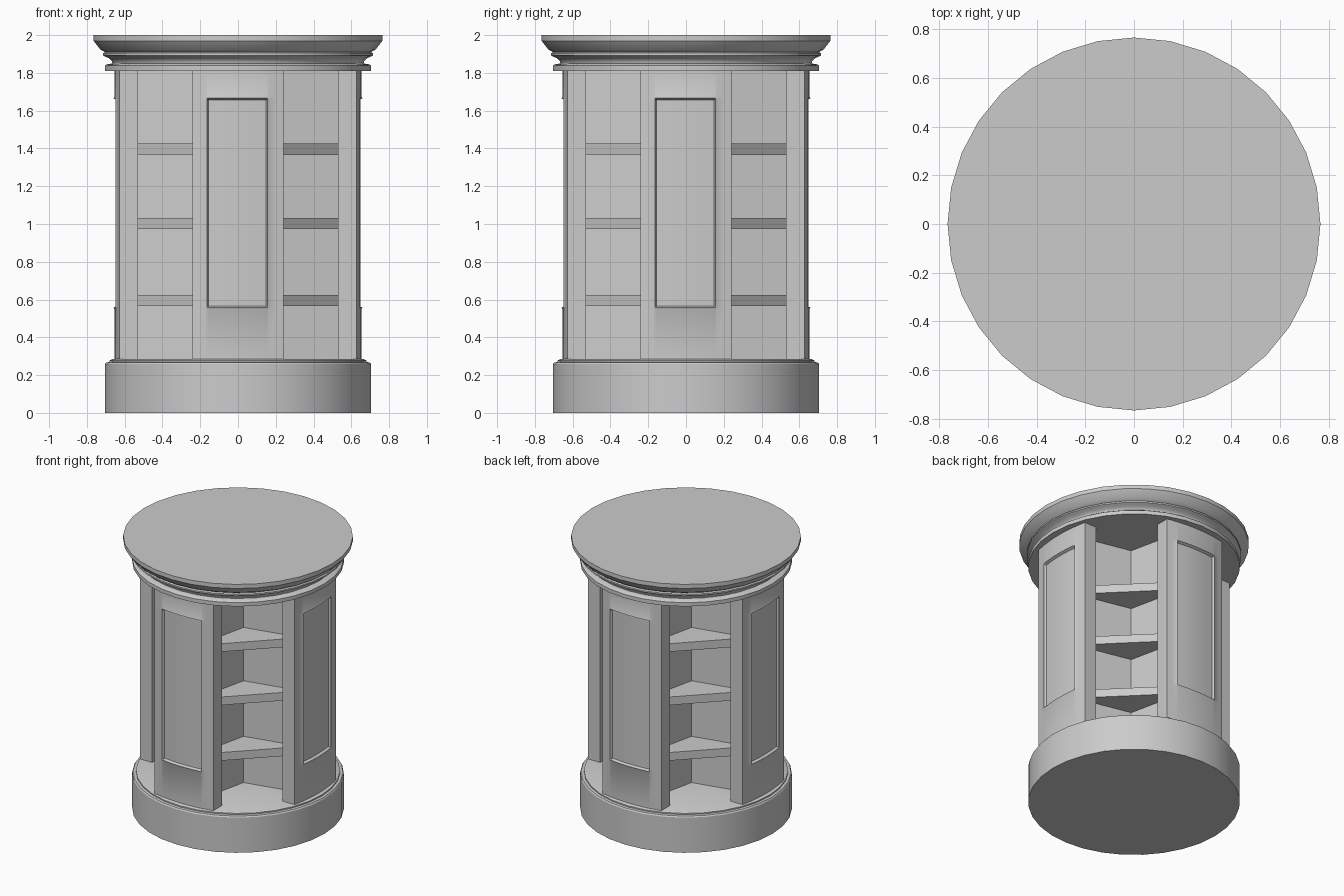
import bpy, bmesh, math
from mathutils import Matrix

if "Cube" in bpy.data.objects:
    bpy.data.objects.remove(bpy.data.objects["Cube"])

FLOOR, CEIL = 0.285, 1.81


def finish(bm, name, smooth=False):
    bmesh.ops.recalc_face_normals(bm, faces=bm.faces[:])
    me = bpy.data.meshes.new(name)
    bm.to_mesh(me)
    bm.free()
    ob = bpy.data.objects.new(name, me)
    bpy.context.collection.objects.link(ob)
    if smooth:
        bpy.ops.object.select_all(action='DESELECT')
        ob.select_set(True)
        bpy.context.view_layer.objects.active = ob
        bpy.ops.object.shade_smooth_by_angle(angle=math.radians(30))
    return ob


def lathe(name, profile, sides=32):
    """Revolve an (r, z) profile, closing both ends with a flat cap."""
    bm = bmesh.new()
    rings = [[bm.verts.new((r * math.cos(a), r * math.sin(a), z))
              for a in (2 * math.pi * i / sides for i in range(sides))]
             for r, z in profile]
    for lo, hi in zip(rings, rings[1:]):
        for i in range(sides):
            j = (i + 1) % sides
            bm.faces.new((lo[i], lo[j], hi[j], hi[i]))
    bm.faces.new(rings[0])
    bm.faces.new(rings[-1])
    return finish(bm, name, True)


def prism(name, pts, z0, z1):
    bm = bmesh.new()
    lo = [bm.verts.new((x, y, z0)) for x, y in pts]
    hi = [bm.verts.new((x, y, z1)) for x, y in pts]
    bm.faces.new(lo)
    bm.faces.new(hi)
    for i in range(len(pts)):
        j = (i + 1) % len(pts)
        bm.faces.new((lo[i], lo[j], hi[j], hi[i]))
    return finish(bm, name)


def turned(pts, q):
    """Rotate 2D points by q quarter turns."""
    for _ in range(q):
        pts = [(-y, x) for x, y in pts]
    return pts


def door_panel(name, q):
    """Bowed slab facing +x with a beaded, recessed field, then turned into place."""
    bow = 1.08            # radius of the bowed face
    field = [-0.171, -0.164, -0.155, -0.09, -0.03, 0.03, 0.09, 0.149, 0.157, 0.163]
    ys = [-0.24, -0.205] + field + [0.2, 0.24]
    zs = [FLOOR, 0.55, 0.557, 0.566, 1.657, 1.666, 1.673, CEIL]
    ny, nz = len(ys), len(zs)

    def relief(i, k):
        ring = min(i - 2, ny - 3 - i, k - 1, nz - 2 - k)
        return 0.0 if ring <= 0 else (0.004 if ring == 1 else -0.014)

    bm = bmesh.new()
    g = [[bm.verts.new((0.655 - bow + math.sqrt(bow * bow - y * y) + relief(i, k), y, z))
          for i, y in enumerate(ys)] for k, z in enumerate(zs)]
    for k in range(nz - 1):
        for i in range(ny - 1):
            bm.faces.new((g[k][i], g[k][i + 1], g[k + 1][i + 1], g[k + 1][i]))
    # flat back and the four side faces
    rim = (g[0][:] + [g[k][-1] for k in range(1, nz)]
           + g[-1][-2::-1] + [g[k][0] for k in range(nz - 2, 0, -1)])
    back = [bm.verts.new((0.53, v.co.y, v.co.z)) for v in rim]
    for i in range(len(rim)):
        j = (i + 1) % len(rim)
        bm.faces.new((rim[i], rim[j], back[j], back[i]))
    bm.faces.new(back)
    bm.transform(Matrix.Rotation(q * math.pi / 2, 4, 'Z'))
    return finish(bm, name, True)


# Round plinth with a small stepped lip
lathe("plinth", [(0.705, 0), (0.705, 0.258), (0.699, 0.267), (0.68, 0.269),
                 (0.68, 0.278), (0.665, FLOOR)])

# Moulded cornice and top
lathe("cornice", [(0.705, CEIL), (0.705, 1.838), (0.695, 1.845), (0.665, 1.85),
                  (0.668, 1.862), (0.68, 1.876), (0.70, 1.885), (0.715, 1.893),
                  (0.715, 1.904), (0.705, 1.91), (0.73, 1.925), (0.765, 1.97),
                  (0.765, 2.0)])

# Star-shaped core whose splayed walls back the four niches
star = []
for q in range(4):
    star += turned([(0.15, -0.15), (0.535, -0.065), (0.535, 0.065)], q)
prism("core", star, FLOOR, CEIL)

# Bowed panels on the four sides, shelves in the four diagonal niches
shelf = [(0.145, -0.145), (0.53, -0.06), (0.53, -0.09), (0.09, -0.53), (0.06, -0.53)]
for q, side in enumerate(("right", "back", "left", "front")):
    door_panel(side + "_panel", q)
    for n, top in enumerate((0.625, 1.033, 1.425)):
        prism(f"{side}_niche_shelf_{n + 1}", turned(shelf, q), top - 0.06, top)
